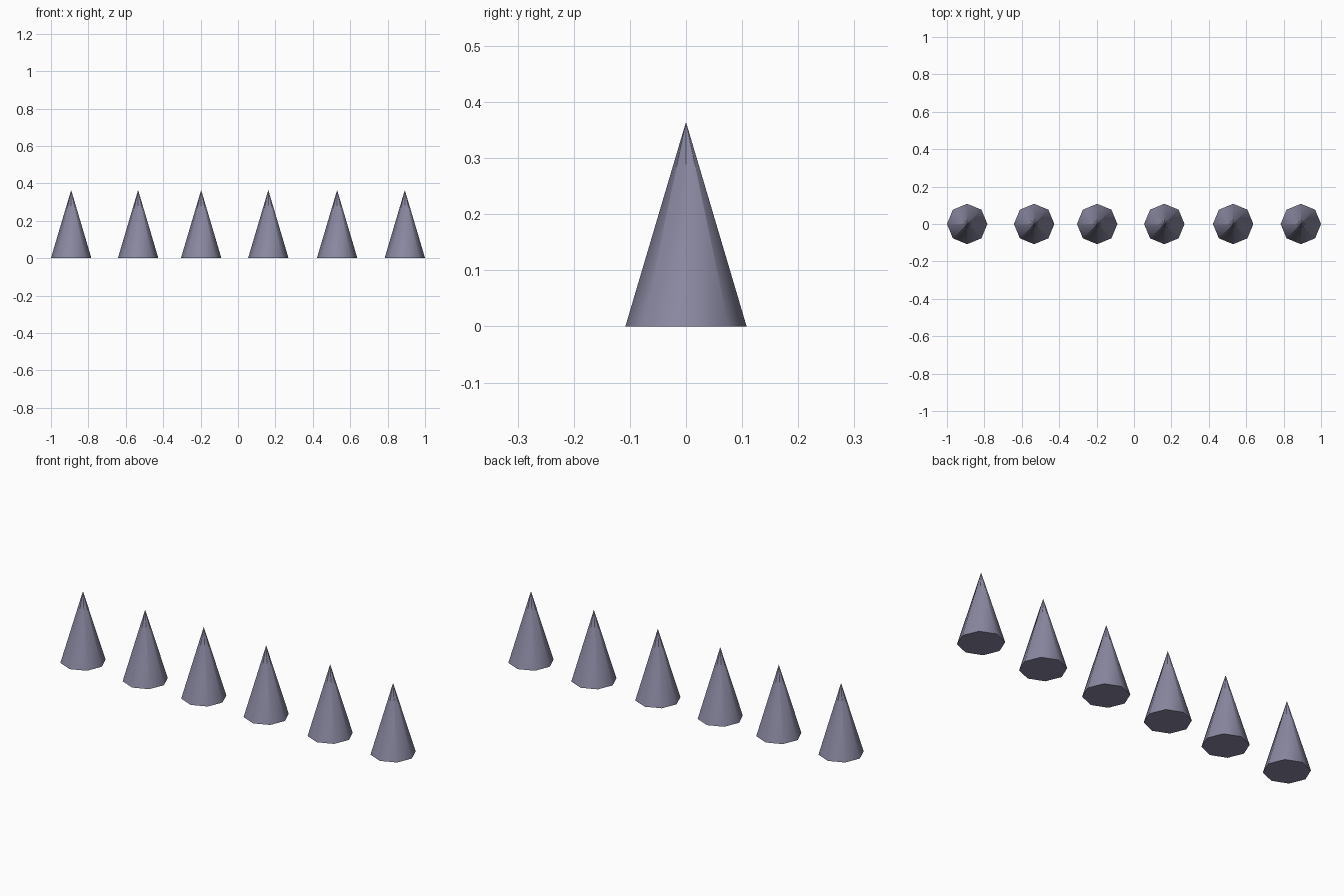
import bpy, math

if "Cube" in bpy.data.objects:
    bpy.data.objects.remove(bpy.data.objects["Cube"])

RADIUS, HEIGHT = 0.108, 0.363

# Slate violet-grey paint
paint = bpy.data.materials.new("slate_violet")
paint.diffuse_color = (0.255, 0.25, 0.36, 1)
paint.use_nodes = True
paint.node_tree.nodes["Principled BSDF"].inputs["Base Color"].default_value = paint.diffuse_color

# Row of six eight-sided cones, slightly uneven spacing
for i, x in enumerate((-0.892, -0.534, -0.197, 0.162, 0.53, 0.892), 1):
    # A minute flat tip keeps the shading clean up to the point
    bpy.ops.mesh.primitive_cone_add(vertices=8, radius1=RADIUS, radius2=0.0004,
                                    depth=HEIGHT, location=(x, 0, HEIGHT / 2))
    cone = bpy.context.object
    cone.name = f"cone_spike_{i}"
    cone.data.materials.append(paint)
    # Smooth sides, crisp base rim
    bpy.ops.object.shade_smooth_by_angle(angle=math.radians(60))
